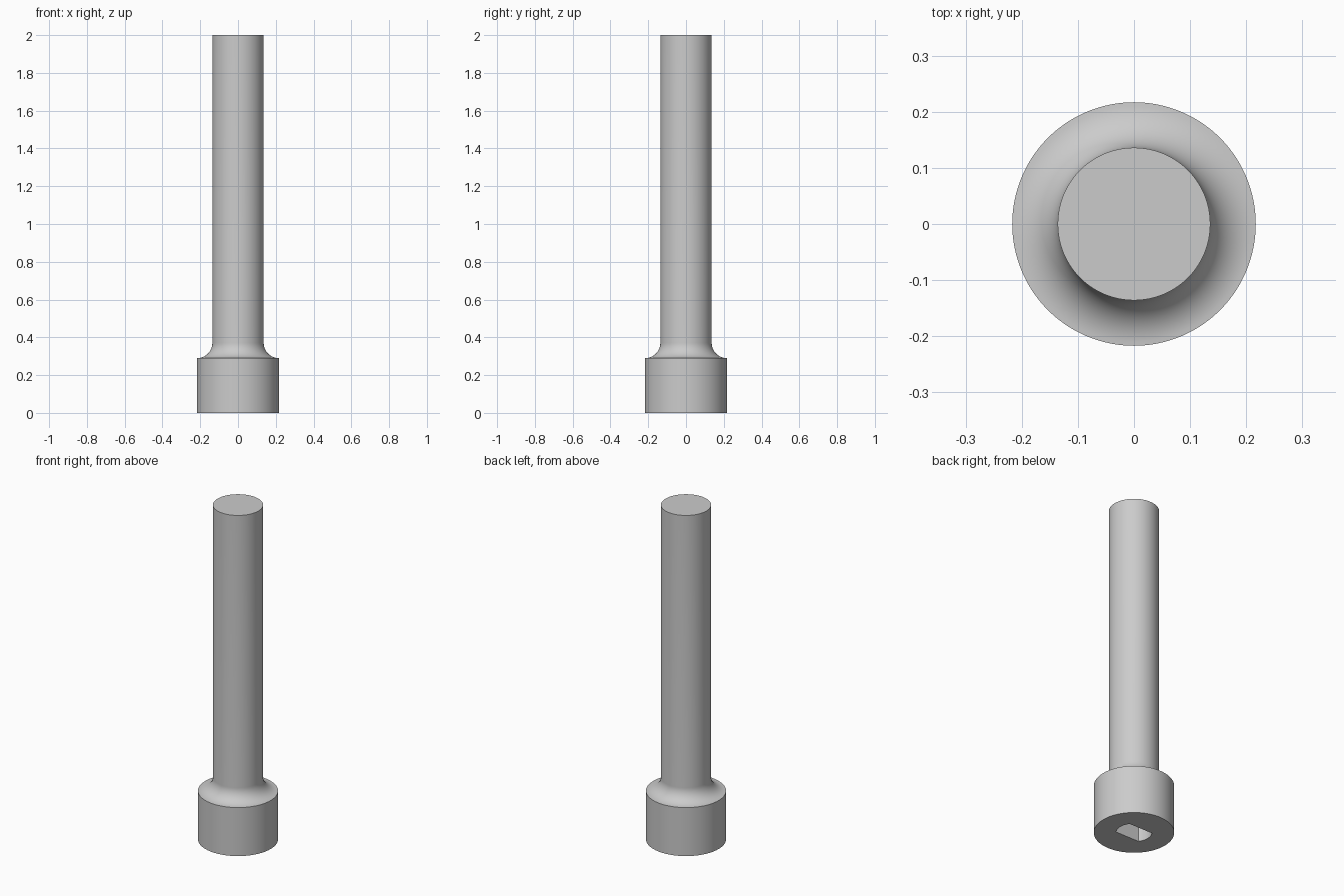
import bpy
import bmesh
from math import asin, cos, sin, pi

SEGMENTS = 128
HEAD_R, HEAD_TOP = 0.217, 0.29
SHAFT_R, HEIGHT = 0.136, 2.0
HOLE_R, HOLE_FLAT, HOLE_DEPTH = 0.097, 0.057, 0.22

cube = bpy.data.objects.get("Cube")
if cube:
    bpy.data.objects.remove(cube, do_unlink=True)

grey = bpy.data.materials.new("grey")
grey.use_nodes = True
grey.diffuse_color = (0.6, 0.6, 0.6, 1)
grey.node_tree.nodes["Principled BSDF"].inputs["Base Color"].default_value = (0.6, 0.6, 0.6, 1)


def make_object(name, bm):
    bmesh.ops.recalc_face_normals(bm, faces=bm.faces)
    mesh = bpy.data.meshes.new(name)
    bm.to_mesh(mesh)
    bm.free()
    mesh.materials.append(grey)
    obj = bpy.data.objects.new(name, mesh)
    bpy.context.collection.objects.link(obj)
    return obj


def loft(name, rings):
    """Skin a stack of equal-length point rings and cap both ends."""
    bm = bmesh.new()
    loops = [[bm.verts.new(p) for p in ring] for ring in rings]
    n = len(loops[0])
    for low, high in zip(loops, loops[1:]):
        for i in range(n):
            j = (i + 1) % n
            bm.faces.new((low[i], low[j], high[j], high[i]))
    bm.faces.new(loops[0])
    bm.faces.new(loops[-1])
    return make_object(name, bm)


def circle(r, z):
    return [(r * cos(2 * pi * i / SEGMENTS), r * sin(2 * pi * i / SEGMENTS), z)
            for i in range(SEGMENTS)]


# Head, concave fillet and shaft as one turned profile
fillet = HEAD_R - SHAFT_R
profile = [(HEAD_R, 0)]
for k in range(17):
    a = pi / 2 * k / 16
    profile.append((HEAD_R - fillet * sin(a), HEAD_TOP + fillet * (1 - cos(a))))
profile.append((SHAFT_R, HEIGHT))
pin = loft("headed_shaft", [circle(r, z) for r, z in profile])

# Socket in the underside: a round hole with two flats facing front and back
limit = asin(HOLE_FLAT / HOLE_R)
arc = [limit * (k / 8 - 1) for k in range(17)]
outline = [(HOLE_R * cos(a + turn), HOLE_R * sin(a + turn)) for turn in (0, pi) for a in arc]
cutter = loft("socket_cutter", [[(x, y, z) for x, y in outline] for z in (-0.1, HOLE_DEPTH)])
cutter.hide_render = True

cut = pin.modifiers.new("socket", 'BOOLEAN')
cut.operation = 'DIFFERENCE'
cut.solver = 'EXACT'
cut.object = cutter

bpy.ops.object.select_all(action='DESELECT')
pin.select_set(True)
bpy.context.view_layer.objects.active = pin
bpy.ops.object.modifier_apply(modifier=cut.name)
bpy.data.objects.remove(cutter, do_unlink=True)
bpy.ops.object.shade_smooth_by_angle(angle=pi / 6)
